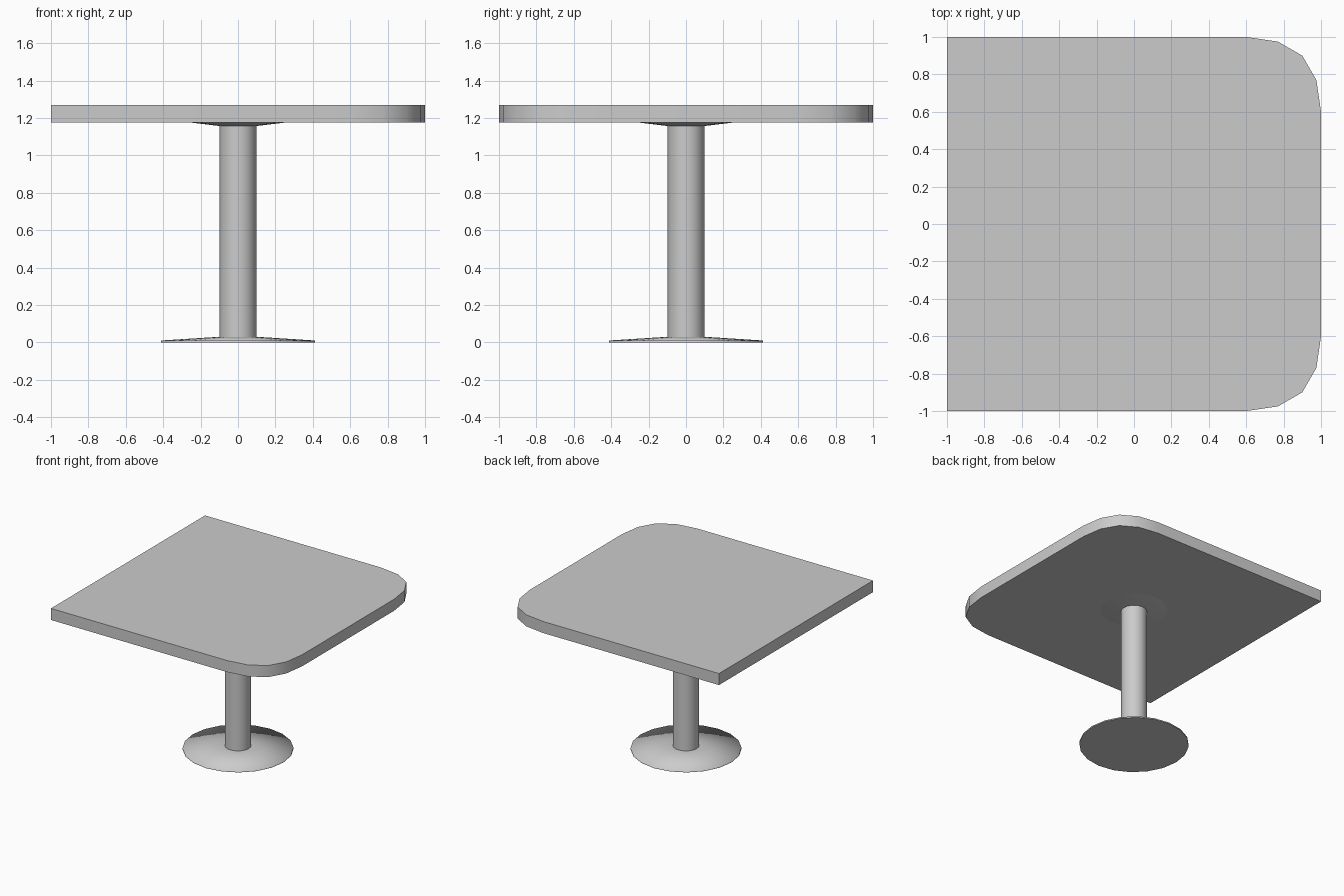
import bpy, bmesh, math

cube = bpy.data.objects.get("Cube")
if cube:
    bpy.data.objects.remove(cube, do_unlink=True)

SIDES = 20
TOP_LOW, TOP_HIGH = 1.175, 1.27

grey = bpy.data.materials.new("light grey")
grey.use_nodes = True
colour = (0.6, 0.6, 0.6, 1)
grey.diffuse_color = colour
grey.node_tree.nodes["Principled BSDF"].inputs["Base Color"].default_value = colour


def finish(name, bm, angle):
    """Turn a bmesh into a named, smooth shaded object."""
    bmesh.ops.recalc_face_normals(bm, faces=bm.faces)
    mesh = bpy.data.meshes.new(name)
    bm.to_mesh(mesh)
    bm.free()
    mesh.materials.append(grey)
    obj = bpy.data.objects.new(name, mesh)
    bpy.context.collection.objects.link(obj)
    bpy.ops.object.select_all(action="DESELECT")
    obj.select_set(True)
    bpy.context.view_layer.objects.active = obj
    bpy.ops.object.shade_smooth_by_angle(angle=math.radians(angle))
    return obj


def turned(name, profile, angle=40):
    """Turn a (radius, height) profile around z and cap both ends."""
    bm = bmesh.new()
    rings = []
    for r, z in profile:
        turns = [math.tau * i / SIDES for i in range(SIDES)]
        rings.append([bm.verts.new((r * math.cos(a), r * math.sin(a), z)) for a in turns])
    for low, high in zip(rings, rings[1:]):
        for i in range(SIDES):
            j = (i + 1) % SIDES
            bm.faces.new((low[i], low[j], high[j], high[i]))
    bm.faces.new(rings[0])
    bm.faces.new(rings[-1])
    return finish(name, bm, angle)


# Tabletop: square at the left edge, softly rounded at the right
corner = [(0.6, 1), (0.77, 0.975), (0.9, 0.9), (0.975, 0.77), (1, 0.6)]
outline = [(-1, 1)] + corner
outline += [(x, -y) for x, y in reversed(outline)]
bm = bmesh.new()
face = bm.faces.new([bm.verts.new((x, y, TOP_LOW)) for x, y in outline])
side = bmesh.ops.extrude_face_region(bm, geom=[face])["geom"]
for v in side:
    if isinstance(v, bmesh.types.BMVert):
        v.co.z = TOP_HIGH
finish("tabletop", bm, 40)

# Pedestal: shallow foot, column and the flange under the top
foot = turned("foot", [(0.413, 0), (0.413, 0.01), (0.1, 0.03)], 89)
turned("column", [(0.098, 0.02), (0.098, 1.165)])
turned("top_flange", [(0.1, 1.157), (0.25, TOP_LOW)])
